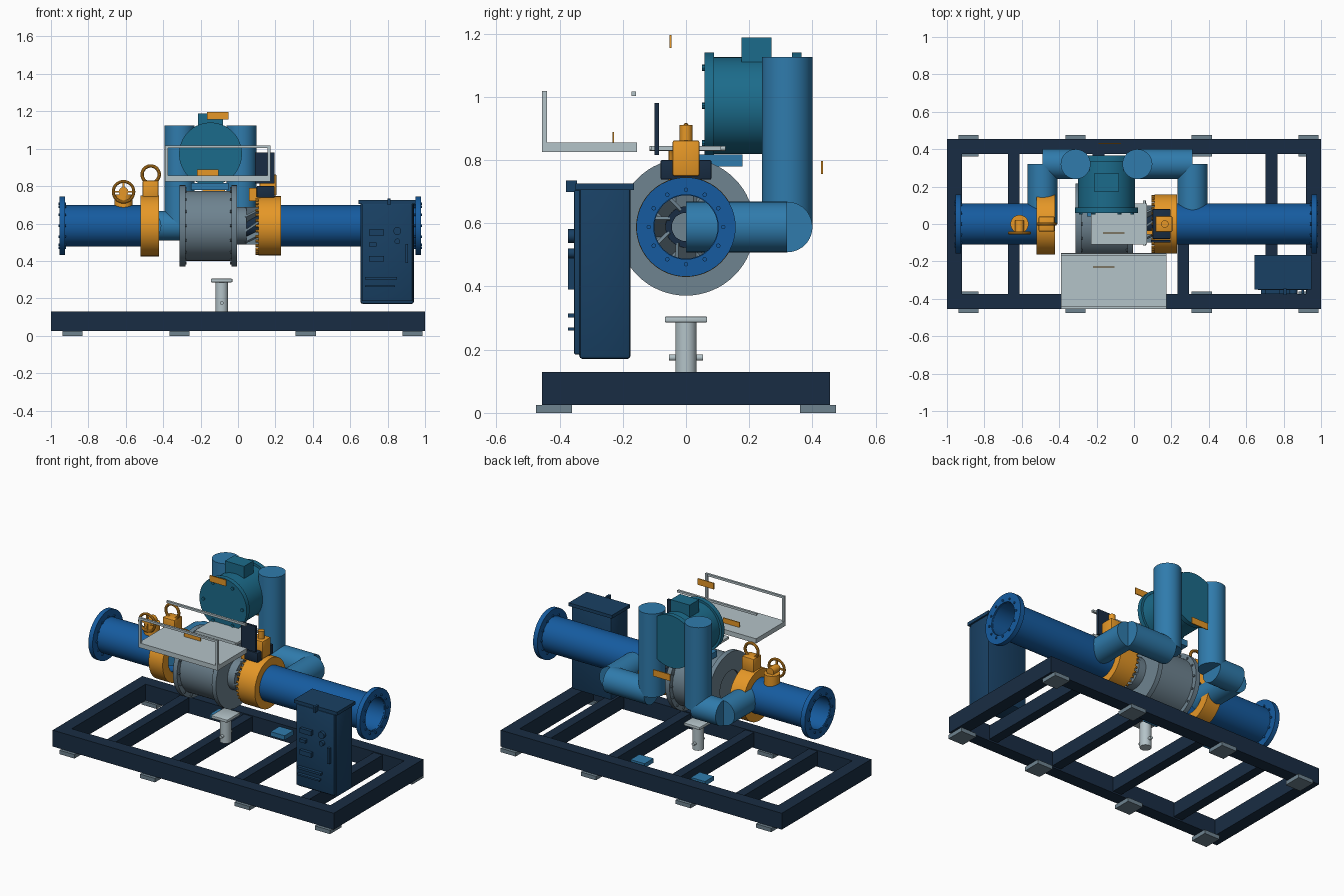
import bpy, bmesh, math
from mathutils import Vector, Matrix

if "Cube" in bpy.data.objects:
    bpy.data.objects.remove(bpy.data.objects["Cube"])

def mat(name, *c):
    """Colours are given as seen on screen and stored as linear values."""
    m = bpy.data.materials.new(name)
    m.diffuse_color = (*[v ** 2.2 for v in c], 1)
    m.use_nodes = True
    m.node_tree.nodes["Principled BSDF"].inputs["Base Color"].default_value = m.diffuse_color
    return m

NAVY = mat("navy", .12, .19, .27)
CAB = mat("cabinet_blue", .12, .26, .39)
BLUE = mat("pipe_blue", .11, .36, .62)
LIGHT = mat("bypass_blue", .20, .48, .67)
TEAL = mat("teal", .13, .42, .54)
ORANGE = mat("orange", .90, .59, .17)
GREY = mat("grey", .43, .51, .56)
PALE = mat("pale", .70, .76, .78)
AX = {'x': Matrix.Rotation(math.pi / 2, 4, 'Y'),
      'y': Matrix.Rotation(-math.pi / 2, 4, 'X'), 'z': Matrix()}
ZC = .588  # main pipe axis height

def finish(name, bm, m, smooth=True):
    bmesh.ops.recalc_face_normals(bm, faces=bm.faces)
    me = bpy.data.meshes.new(name)
    bm.to_mesh(me)
    bm.free()
    me.materials.append(m)
    ob = bpy.data.objects.new(name, me)
    bpy.context.collection.objects.link(ob)
    if smooth:
        bpy.ops.object.select_all(action='DESELECT')
        ob.select_set(True)
        bpy.context.view_layer.objects.active = ob
        bpy.ops.object.shade_smooth_by_angle(angle=math.radians(35))
    return ob

def box(name, m, x0, x1, y0, y1, z0, z1, bevel=0):
    bm = bmesh.new()
    bmesh.ops.create_cube(bm, size=1)
    for v in bm.verts:
        v.co = ((x0 + x1) / 2 + v.co.x * (x1 - x0), (y0 + y1) / 2 + v.co.y * (y1 - y0),
                (z0 + z1) / 2 + v.co.z * (z1 - z0))
    if bevel:
        bmesh.ops.bevel(bm, geom=bm.edges[:], offset=bevel, segments=2, affect='EDGES', profile=.5)
    return finish(name, bm, m, bool(bevel))

def lathe(name, m, axis, loc, prof, n=48, ring=False):
    """Revolve (radius, height) points about an axis; ring closes the profile on itself."""
    bm = bmesh.new()
    M = Matrix.Translation(loc) @ AX[axis]
    rows = [[bm.verts.new(M @ Vector((r * math.cos(2 * math.pi * i / n), r * math.sin(2 * math.pi * i / n), h)))
             for i in range(n)] for r, h in prof]
    for k in range(len(rows) if ring else len(rows) - 1):
        a, b = rows[k], rows[(k + 1) % len(rows)]
        for i in range(n):
            j = (i + 1) % n
            bm.faces.new((a[i], a[j], b[j], b[i]))
    if not ring:
        bm.faces.new(rows[0])
        bm.faces.new(rows[-1])
    return finish(name, bm, m)

def cyl(name, m, axis, loc, r, h0, h1, n=40):
    return lathe(name, m, axis, loc, [(r, h0), (r, h1)], n)

def tube(name, m, axis, loc, ro, ri, h0, h1, n=48):
    return lathe(name, m, axis, loc, [(ro, h0), (ro, h1), (ri, h1), (ri, h0)], n, True)

def torus(name, m, axis, loc, R, r):
    return lathe(name, m, axis, loc, [(R + r * math.cos(t * math.pi / 5), r * math.sin(t * math.pi / 5))
                                      for t in range(10)], 32, True)

def bolts(name, m, axis, loc, R, n, r, h0, h1):
    bm = bmesh.new()
    M = Matrix.Translation(loc) @ AX[axis]
    for i in range(n):
        a = 2 * math.pi * i / n
        T = M @ Matrix.Translation((R * math.cos(a), R * math.sin(a), (h0 + h1) / 2))
        bmesh.ops.create_cone(bm, cap_ends=True, segments=8, radius1=r, radius2=r, depth=h1 - h0, matrix=T)
    return finish(name, bm, m)

# skid frame, cross members and feet
for s in (-1, 1):
    box("skid_side_beam", NAVY, -1, 1, *sorted((s * .455, s * .375)), .025, .13)
    box("skid_end_beam", NAVY, *sorted((s, s * .92)), -.375, .375, .025, .13)
    for x in (-.885, -.312, .362, .933):
        box("skid_foot", GREY, x - .054, x + .054, *sorted((s * .36, s * .475)), 0, .025)
for x in (-.643, -.19, .263, .735):
    box("skid_cross_beam", NAVY, x - .031, x + .031, -.375, .375, .035, .125)
for x in (-.33, .10):
    box("pipe_pad", LIGHT, x - .05, x + .05, .26, .35, .1, .128)

# main pipes with bolted end flanges
O = (0, 0, ZC)
tube("inlet_pipe", BLUE, 'x', O, .11, .1, -.95, -.45)
tube("outlet_pipe", BLUE, 'x', O, .11, .1, .2, .97)
for n, a in (("inlet", -.955), ("outlet", .948)):
    tube(n + "_flange", BLUE, 'x', O, .157, .102, a, a + .03)
    bolts(n + "_flange_bolts", BLUE, 'x', O, .118, 12, .007, a - .006, a + .036)

# central housing with two flanges
cyl("housing_drum", GREY, 'x', O, .187, -.3, -.01, 64)
for a in (-.312, -.035):
    tube("housing_flange", GREY, 'x', O, .217, .1, a, a + .03, 64)
    bolts("housing_flange_bolts", GREY, 'x', O, .2, 16, .007, *((a + .029, a + .037) if a < -.1 else (a - .007, a + .001)))
cyl("housing_collar", GREY, 'x', O, .1, -.01, .045)

# impeller between housing and outlet ring
tube("impeller_hub", NAVY, 'x', O, .065, .045, .04, .12)
for i in range(8):
    bm = bmesh.new()
    M = Matrix.Translation(O) @ Matrix.Rotation(i * math.pi / 4, 4, 'X') @ \
        Matrix.Translation((.08, 0, .075)) @ Matrix.Rotation(.6, 4, 'Z') @ Matrix.Diagonal((.1, .012, .05, 1))
    bmesh.ops.create_cube(bm, size=1, matrix=M)
    finish("impeller_blade", bm, GREY, False)

# orange coupling rings
tube("inlet_ring", ORANGE, 'x', O, .163, .105, -.522, -.422, 64)
tube("outlet_ring", ORANGE, 'x', O, .158, .105, .11, .23, 64)
bolts("outlet_ring_studs", ORANGE, 'x', O, .148, 32, .008, .093, .112)

# lifting block and eye on inlet ring
box("lifting_block", ORANGE, -.51, -.425, -.04, .04, .735, .83, .006)
torus("lifting_eye", ORANGE, 'y', (-.467, 0, .862), .046, .009)

# hand valve on the inlet pipe
cyl("valve_body", ORANGE, 'z', (-.612, 0, 0), .048, .685, .755)
cyl("valve_spindle", ORANGE, 'y', (-.612, 0, .77), .025, -.05, .02)
torus("valve_wheel", ORANGE, 'y', (-.612, -.048, .77), .055, .008)
box("valve_spoke", ORANGE, -.665, -.56, -.053, -.043, .765, .775)
box("valve_spoke", ORANGE, -.617, -.607, -.053, -.043, .715, .825)

# actuator with display panel on the outlet ring
box("actuator_base", NAVY, .1, .195, -.08, .08, .738, .8, .004)
box("actuator_body", ORANGE, .115, .205, -.042, .042, .75, .862, .005)
box("actuator_foot", ORANGE, .06, .12, -.055, -.035, .72, .79)
cyl("actuator_knob", ORANGE, 'z', (.165, 0, 0), .02, .86, .91)
box("display_panel", NAVY, .09, .195, -.1, -.085, .815, .98)

# bypass pipes: out from the main line, sideways, then up
for n, x0, x1 in (("inlet", -.49, -.312), ("outlet", .313, .018)):
    cyl(n + "_bypass_branch", LIGHT, 'y', (x0, 0, ZC), .08, 0, .32)
    cyl(n + "_bypass_run", LIGHT, 'x', (0, .32, ZC), .08, min(x0, x1), max(x0, x1))
    cyl(n + "_bypass_riser", LIGHT, 'z', (x1, .32, 0), .08, ZC, 1.125)

# motor drum
C = (-.147, 0, .972)
cyl("motor_drum", TEAL, 'y', C, .153, .08, .365, 64)
for a in (.058, .335):
    cyl("motor_flange", TEAL, 'y', C, .168, a, a + .03, 64)
bolts("motor_bolts", TEAL, 'y', C, .138, 6, .01, .05, .06)
box("terminal_box", TEAL, -.215, -.08, .175, .27, 1.1, 1.188)
box("motor_foot", LIGHT, -.25, -.05, .04, .178, .78, .818)
box("motor_plate", PALE, -.23, .07, -.11, .11, .83, .845)
cyl("plate_pin", PALE, 'y', (.055, 0, .837), .008, -.115, .125, 12)

# service platform and rails
box("platform_deck", PALE, -.39, .173, -.455, -.155, .826, .856)
for x in (-.382, .165):
    box("rail_post", PALE, x - .008, x + .008, -.455, -.439, .856, 1.018)
box("front_rail", PALE, -.39, .173, -.455, -.441, 1.004, 1.018)
box("back_rail", PALE, -.39, .173, -.172, -.158, 1.003, 1.017)

# small tag plates
box("tag_top", ORANGE, -.165, -.05, -.052, -.046, 1.155, 1.195)
box("tag_deck", ORANGE, -.22, -.105, -.233, -.227, .855, .888)
box("tag_back", ORANGE, -.19, -.07, .427, .433, .755, .797)

# adjustable support stand
S = (-.087, 0, 0)
cyl("stand_post", PALE, 'z', S, .034, .13, .29)
box("stand_plate", PALE, -.145, -.03, -.067, .067, .286, .305, .004)
cyl("stand_pin", PALE, 'y', (-.087, 0, .175), .01, -.053, .053, 16)

# control cabinet
box("cabinet_body", CAB, .655, .94, -.338, -.175, .17, .72, .012)
box("cabinet_door", CAB, .662, .932, -.354, -.33, .185, .705, .004)
box("cabinet_lid", CAB, .643, .95, -.35, -.165, .705, .726)
for x0, x1, z, h in ((.70, .78, .552, .03), (.70, .74, .488, .02), (.70, .78, .412, .03),
                     (.68, .85, .308, .014), (.68, .84, .265, .01)):
    box("door_panel_bar", CAB, x0, x1, -.374, -.352, z - h / 2, z + h / 2)
for z, r in ((.56, .021), (.505, .015)):
    cyl("door_knob", CAB, 'y', (.852, 0, z), r, -.374, -.352, 20)
box("door_handle", CAB, .895, .91, -.374, -.352, .39, .49)
box("door_latch", CAB, .80, .815, -.38, -.345, .698, .735)
